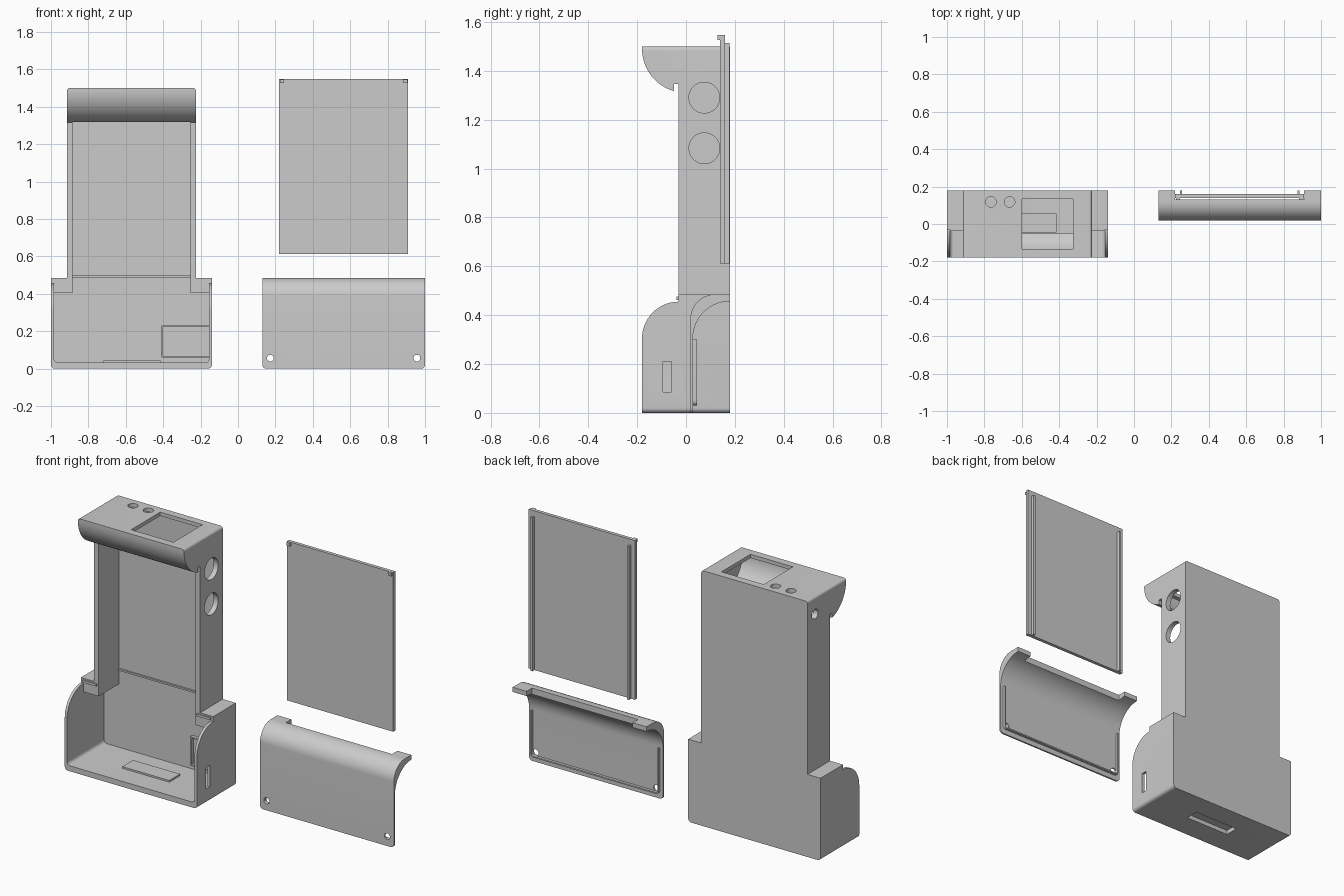
import bpy, bmesh, math

if "Cube" in bpy.data.objects:
    bpy.data.objects.remove(bpy.data.objects["Cube"])


def arc(cx, cz, r, a0, a1, n=16):
    return [(cx + r * math.cos(math.radians(a0 + (a1 - a0) * i / n)),
             cz + r * math.sin(math.radians(a0 + (a1 - a0) * i / n))) for i in range(n + 1)]


def rounded_rect(x0, x1, z0, z1, bottom=0.0, top=0.0):
    pts = []
    for cx, cz, r, a in ((x0, z0, bottom, 180), (x1, z0, bottom, 270),
                         (x1, z1, top, 0), (x0, z1, top, 90)):
        if r:
            pts += arc(cx + (r if cx == x0 else -r), cz + (r if cz == z0 else -r), r, a, a + 90, 6)
        else:
            pts.append((cx, cz))
    return pts


def prism(name, axis, pts, lo, hi):
    """Extrude a 2D outline along an axis; outlines are (y,z), (x,z) or (x,y)."""
    place = {'X': lambda a, b, t: (t, a, b), 'Y': lambda a, b, t: (a, t, b),
             'Z': lambda a, b, t: (a, b, t)}[axis]
    bm = bmesh.new()
    low = [bm.verts.new(place(a, b, lo)) for a, b in pts]
    high = [bm.verts.new(place(a, b, hi)) for a, b in pts]
    n = len(pts)
    bm.faces.new(low)
    bm.faces.new(high)
    for i in range(n):
        bm.faces.new((low[i], low[(i + 1) % n], high[(i + 1) % n], high[i]))
    bmesh.ops.recalc_face_normals(bm, faces=bm.faces)
    mesh = bpy.data.meshes.new(name)
    bm.to_mesh(mesh)
    bm.free()
    ob = bpy.data.objects.new(name, mesh)
    bpy.context.collection.objects.link(ob)
    return ob


def box(name, x0, x1, y0, y1, z0, z1):
    return prism(name, 'Z', rounded_rect(x0, x1, y0, y1), z0, z1)


def boolean(ob, tool, op='DIFFERENCE'):
    mod = ob.modifiers.new("bool", 'BOOLEAN')
    mod.object, mod.operation, mod.solver = tool, op, 'EXACT'
    bpy.context.view_layer.objects.active = ob
    bpy.ops.object.modifier_apply(modifier=mod.name)
    bpy.data.objects.remove(tool, do_unlink=True)


def circle(a, b, r):
    return arc(a, b, r, 0, 360, 40)[:-1]


# Housing: side profile intersected with the front silhouette
side = ([(0.18, 0), (0.18, 1.5), (-0.18, 1.5)] + arc(0, 1.49, 0.18, 180, 254)
        + [(-0.05, 1.345), (-0.03, 1.345), (-0.03, 0.455)]
        + arc(-0.03, 0.305, 0.15, 91, 180) + [(-0.18, 0)])
housing = prism("housing", 'X', side, -1.1, -0.05)
front = (arc(-0.98, 0.02, 0.02, 180, 270, 6) + arc(-0.16, 0.02, 0.02, 270, 360, 6)
         + [(-0.14, 0.485), (-0.225, 0.485)] + arc(-0.24, 1.485, 0.015, 0, 90, 6)
         + arc(-0.9, 1.485, 0.015, 90, 180, 6) + [(-0.915, 0.485), (-1, 0.485)])
boolean(housing, prism("cut", 'Y', front, -0.4, 0.4), 'INTERSECT')

# Hollow interior: wide base, open space ahead of the shoulders, column and head
boolean(housing, prism("cut", 'Y', rounded_rect(-0.984, -0.156, 0.032, 0.405, 0.02), -0.3, 0.162))
boolean(housing, box("cut", -0.984, -0.156, -0.3, -0.03, 0.2, 0.6))
cavity = ([(0.16, 0.39), (0.16, 1.478), (-0.159, 1.478)] + arc(0, 1.478, 0.16, 181, 251)
          + [(-0.052, 1.31), (-0.3, 1.3), (-0.3, 0.39)])
boolean(housing, prism("cut", 'X', cavity, -0.885, -0.255))

# Openings: display window, buttons, side knobs, side port, left jack, bottom recess
boolean(housing, box("cut", -0.6, -0.325, -0.135, 0.135, 1.45, 1.6))
for x in (-0.765, -0.665):
    boolean(housing, prism("cut", 'Z', circle(x, 0.118, 0.028), 1.45, 1.6))
for z in (1.29, 1.083):
    boolean(housing, prism("cut", 'X', circle(0.075, z, 0.063), -0.3, -0.1))
boolean(housing, prism("cut", 'X', circle(0.11, 1.4, 0.028), -1, -0.8))
boolean(housing, box("cut", -0.3, -0.05, -0.095, -0.06, 0.085, 0.21))
boolean(housing, box("cut", -0.71, -0.42, -0.035, 0.045, -0.1, 0.025))

# Small interior features
box("floor_plate", -0.72, -0.415, -0.045, 0.055, 0.03, 0.042)
box("back_ledge", -0.885, -0.255, 0.15, 0.165, 0.488, 0.498)
for name, dims in (("bay_rib_top", (-0.41, -0.15, 0.222, 0.23)),
                   ("bay_rib_bottom", (-0.41, -0.15, 0.06, 0.068)),
                   ("bay_rib_side", (-0.41, -0.402, 0.06, 0.23))):
    box(name, dims[0], dims[1], 0.142, 0.165, dims[2], dims[3])
for i, x in enumerate((-0.984, -0.245)):
    box("shoulder_catch_%d" % i, x, x + 0.089, -0.038, -0.028, 0.463, 0.477)

# Curved lower cover with end tabs and screw holes
profile = ([(0.018, 0)] + arc(0.118, 0.385, 0.1, 180, 90) + [(0.18, 0.485)]
           + arc(0.18, 0.305, 0.152, 90, 180) + [(0.028, 0)])
cover = prism("lower_cover", 'X', profile, 0.05, 1.1)
boolean(cover, prism("cut", 'Y', rounded_rect(0.13, 1.0, 0, 0.6, 0.02), -0.2, 0.4), 'INTERSECT')
boolean(cover, box("cut", 0.22, 0.91, 0.13, 0.3, 0.4, 0.6))
for x in (0.173, 0.957):
    boolean(cover, prism("cut", 'Y', circle(x, 0.056, 0.018), -0.1, 0.1))

# U-shaped locating rib inside the cover
rib = ([(0.148, 0.3)] + arc(0.168, 0.05, 0.02, 180, 270, 6) + arc(0.962, 0.05, 0.02, 270, 360, 6)
       + [(0.982, 0.3), (0.974, 0.3)] + arc(0.962, 0.05, 0.012, 360, 270, 6)
       + arc(0.168, 0.05, 0.012, 270, 180, 6) + [(0.156, 0.3)])
prism("cover_rib", 'Y', rib, 0.026, 0.044)

# Flat sliding panel with rear rails and front corner tabs
box("panel", 0.22, 0.91, 0.14, 0.16, 0.612, 1.547)
for i, s in enumerate((-1, 1)):
    x = 0.565 + s * 0.314
    box("panel_rail_%d" % i, x - 0.006, x + 0.006, 0.158, 0.179, 0.612, 1.513)
    x = 0.565 + s * 0.329
    box("panel_tab_%d" % i, x - 0.011, x + 0.011, 0.129, 0.142, 1.527, 1.546)

# Smooth curves, crisp edges
for ob in bpy.data.objects:
    ob.select_set(True)
bpy.context.view_layer.objects.active = housing
bpy.ops.object.shade_smooth_by_angle(angle=math.radians(30))
